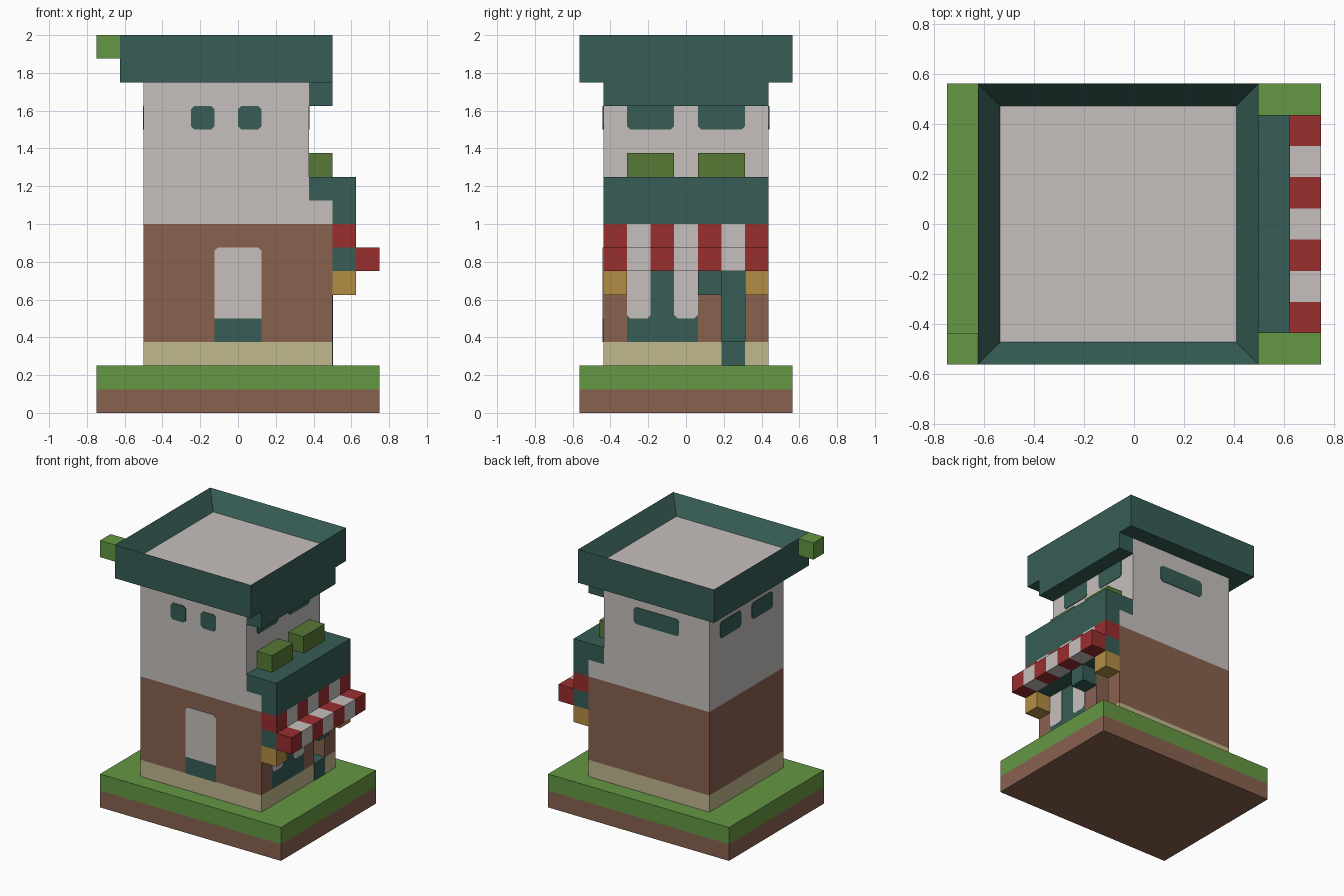
import bpy
import bmesh
from mathutils import Vector

cube = bpy.data.objects.get("Cube")
if cube:
    bpy.data.objects.remove(cube, do_unlink=True)

U = 0.125          # one block
HALF = 3.5 * U     # half depth of the tower


def material(name, *srgb):
    lin = [((c / 255 + 0.055) / 1.055) ** 2.4 for c in srgb] + [1.0]
    m = bpy.data.materials.new(name)
    m.use_nodes = True
    m.diffuse_color = lin
    bsdf = m.node_tree.nodes["Principled BSDF"]
    bsdf.inputs["Base Color"].default_value = lin
    bsdf.inputs["Roughness"].default_value = 0.9
    return m


PLASTER = material("pale plaster", 198, 192, 189)
TEAL = material("dark teal", 55, 93, 86)
BROWN = material("earth brown", 137, 97, 79)
GRASS = material("grass green", 101, 151, 68)
LEAF = material("leaf green", 87, 121, 53)
RED = material("awning red", 152, 46, 47)
GOLD = material("lamp gold", 180, 141, 68)
SAND = material("sand stone", 193, 184, 141)


def finish(bm, name, *mats):
    bmesh.ops.recalc_face_normals(bm, faces=bm.faces)
    me = bpy.data.meshes.new(name)
    bm.to_mesh(me)
    bm.free()
    for m in mats:
        me.materials.append(m)
    ob = bpy.data.objects.new(name, me)
    bpy.context.collection.objects.link(ob)
    return ob


def prism(name, mat, axis, pts, lo, hi):
    """Extrude a 2D outline along an axis from lo to hi."""
    place = {"x": lambda a, b, t: (t, a, b),
             "y": lambda a, b, t: (a, t, b),
             "z": lambda a, b, t: (a, b, t)}[axis]
    bm = bmesh.new()
    face = bm.faces.new([bm.verts.new(place(a, b, lo)) for a, b in pts])
    ext = bmesh.ops.extrude_face_region(bm, geom=[face])["geom"]
    verts = [g for g in ext if isinstance(g, bmesh.types.BMVert)]
    bmesh.ops.translate(bm, verts=verts, vec=Vector(place(0, 0, hi - lo)))
    return finish(bm, name, mat)


def box(name, mat, x, y, z):
    pts = [(x[0], y[0]), (x[1], y[0]), (x[1], y[1]), (x[0], y[1])]
    return prism(name, mat, "z", pts, *z)


def plate(name, mat, axis, at, a, z, bottom=True, top=True, out=0.004):
    """Thin painted panel with clipped corners, straddling a wall plane."""
    c = 0.018
    pts = []
    for zz, cut, order in ((z[0], bottom, 1), (z[1], top, -1)):
        s = c * order
        row = [(a[0], zz + s), (a[0] + c, zz), (a[1] - c, zz), (a[1], zz + s)] if cut \
            else [(a[0], zz), (a[1], zz)]
        pts += row[::order]
    return prism(name, mat, axis, pts, at - out, at + out)


# Ground slab
for name, mat, z in (("soil", BROWN, 0), ("grass", GRASS, U)):
    box(name, mat, (-6 * U, 6 * U), (-4.5 * U, 4.5 * U), (z, z + U))

# Tower: footing, ground floor with door niche, stepped upper floor
WALL = (-HALF, HALF)
X0, XF, XU = -4 * U, 4 * U, 3 * U      # back, shop front, upper front
NICHE = (1.5 * U, 2.5 * U)
box("footing", SAND, (X0, XF), WALL, (2 * U, 3 * U))
niche_plan = [(X0, -HALF), (XF, -HALF), (XF, NICHE[0]), (XU, NICHE[0]),
              (XU, NICHE[1]), (XF, NICHE[1]), (XF, HALF), (X0, HALF)]
prism("ground_floor_wall", BROWN, "z", niche_plan, 3 * U, 6 * U)
box("ground_floor_top", BROWN, (X0, XF), WALL, (6 * U, 8 * U))
prism("upper_floor_wall", PLASTER, "y",
      [(X0, 8 * U), (XF, 8 * U), (XF, 9 * U), (XU, 9 * U), (XU, 14 * U), (X0, 14 * U)],
      *WALL)

# Roof tray: inset top pushed down to make the rim and floor
bm = bmesh.new()
bmesh.ops.create_cube(bm, size=1)
for v in bm.verts:
    v.co = ((v.co.x * 9 - 0.5) * U, v.co.y * 9 * U, (v.co.z * 2 + 15) * U)
floor = max(bm.faces, key=lambda f: f.calc_center_median().z)
bmesh.ops.inset_region(bm, faces=[floor], thickness=U)
bmesh.ops.translate(bm, verts=floor.verts, vec=(0, 0, -U))
floor.material_index = 1
finish(bm, "roof_tray", TEAL, PLASTER)
box("roof_bracket", TEAL, (XU, XF), WALL, (13 * U, 14 * U))
box("roof_corner_block", GRASS, (-6 * U, -5 * U), (-4.5 * U, -3.5 * U), (15 * U, 16 * U))

# Ledge over the shop front
prism("shop_ledge", TEAL, "y",
      [(XF, 8 * U), (5 * U, 8 * U), (5 * U, 10 * U), (XU, 10 * U), (XU, 9 * U), (XF, 9 * U)],
      *WALL)

# Upper windows and planters
ROW = (12 * U, 13 * U)
for side, s in (("right", -1), ("left", 1)):
    span = sorted((s * 0.5 * U, s * 2.5 * U))
    plate(f"shop_side_window_{side}", TEAL, "x", XU, span, ROW, top=False)
    plate(f"rear_side_window_{side}", TEAL, "x", X0, span, ROW)
    box(f"planter_{side}", LEAF, (XU, XF), span, (10 * U, 11 * U))
for i, x in enumerate((-2 * U, 0)):
    plate(f"front_window_{i}", TEAL, "y", -HALF, (x, x + U), ROW)
plate("back_window", TEAL, "y", HALF, (-2 * U, U), ROW)

# Tall front window with sill panel
plate("front_tall_window", PLASTER, "y", -HALF, (-U, U), (4 * U, 7 * U), bottom=False)
plate("front_sill_panel", TEAL, "y", -HALF, (-U, U), (3 * U, 4 * U), False, False)

# Striped awning with backing beam
for i in range(7):
    y = -HALF + i * U
    mat = PLASTER if i % 2 else RED
    box(f"awning_upper_{i}", mat, (XF, 5 * U), (y, y + U), (7 * U, 8 * U))
    box(f"awning_lower_{i}", mat, (5 * U, 6 * U), (y, y + U), (6 * U, 7 * U))
box("awning_beam", TEAL, (XF, 5 * U), WALL, (6 * U, 7 * U))

# Lamps and hanging block under the awning
for side, y in (("right", -3.5 * U), ("left", 2.5 * U)):
    box(f"lamp_{side}", GOLD, (XF, 5 * U), (y, y + U), (5 * U, 6 * U))
box("hanging_block", TEAL, (XF, 5 * U), (0.5 * U, 1.5 * U), (5 * U, 6 * U))

# Shop window: dark frame with two pale panes
plate("shop_window_frame", TEAL, "x", XF, (-2.5 * U, 0.5 * U), (3 * U, 6 * U),
      False, False, 0.002)
for i, y in enumerate((-2.5 * U, -0.5 * U)):
    plate(f"shop_window_pane_{i}", PLASTER, "x", XF, (y, y + U), (4 * U, 6 * U), top=False)

# Recessed door and doorstep
plate("shop_door", TEAL, "x", XU, NICHE, (3 * U, 6 * U), False, False)
box("doorstep", TEAL, (XU, XF + 0.004), NICHE, (2 * U, 3 * U + 0.003))
